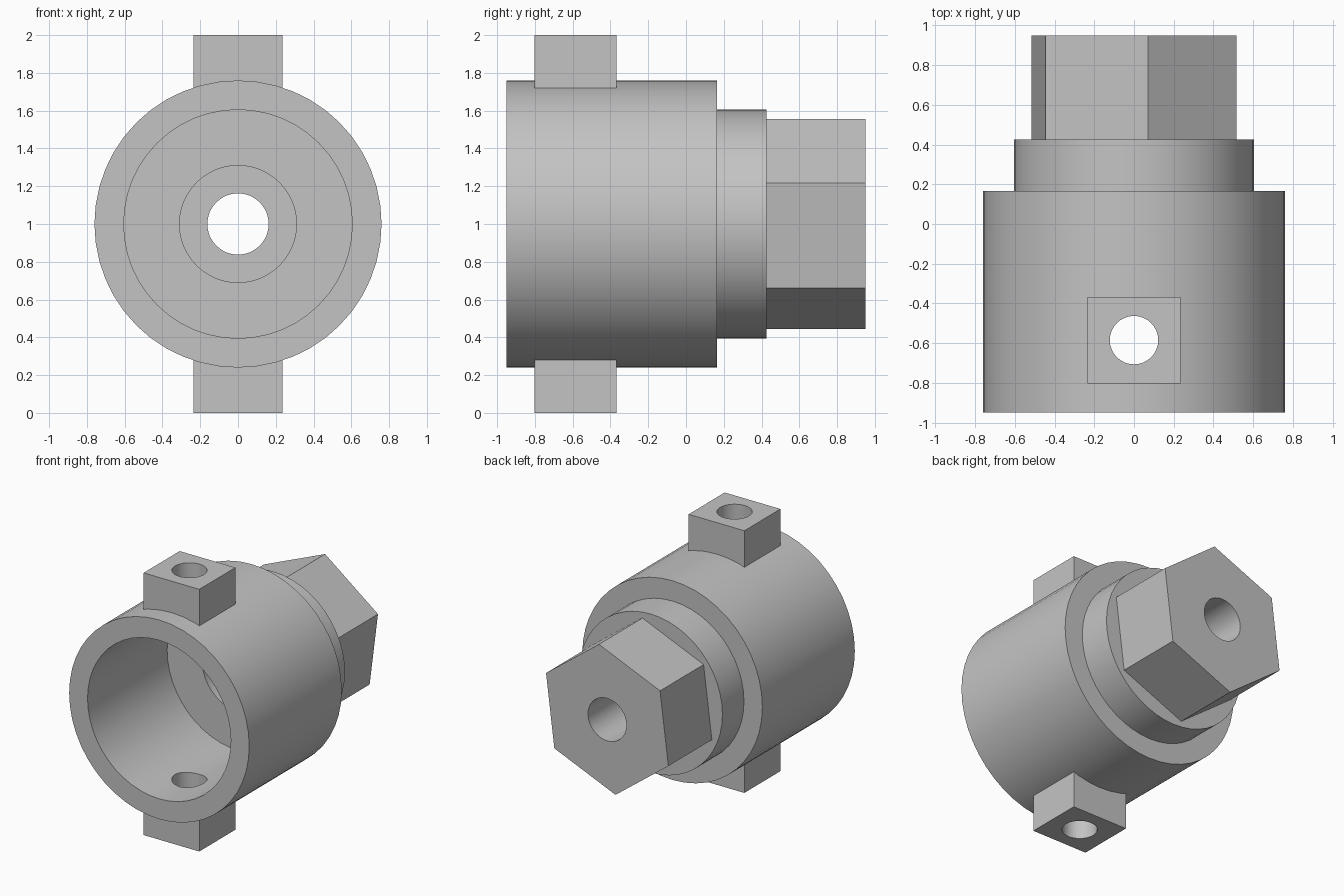
import bpy
import bmesh
import math
from mathutils import Matrix, Vector

cube = bpy.data.objects.get("Cube")
if cube:
    bpy.data.objects.remove(cube, do_unlink=True)

CENTRE_Z = 1.0
SEGMENTS = 48

grey = bpy.data.materials.new("plain grey")
grey.use_nodes = True
colour = (0.55, 0.55, 0.55, 1)
grey.diffuse_color = colour
grey.node_tree.nodes["Principled BSDF"].inputs["Base Color"].default_value = colour


def make_object(name, bm):
    bmesh.ops.recalc_face_normals(bm, faces=bm.faces)
    mesh = bpy.data.meshes.new(name)
    bm.to_mesh(mesh)
    bm.free()
    mesh.materials.append(grey)
    obj = bpy.data.objects.new(name, mesh)
    bpy.context.collection.objects.link(obj)
    return obj


def lathe(name, profile):
    """Spin a closed (radius, y) profile about the long axis."""
    bm = bmesh.new()
    verts = [bm.verts.new((r, y, CENTRE_Z)) for r, y in profile]
    edges = [bm.edges.new((a, b)) for a, b in zip(verts, verts[1:] + verts[:1])]
    bmesh.ops.spin(bm, geom=verts + edges, cent=(0, 0, CENTRE_Z), axis=(0, 1, 0),
                   angle=math.tau, steps=SEGMENTS, use_duplicate=False)
    bmesh.ops.remove_doubles(bm, verts=bm.verts, dist=1e-5)
    return make_object(name, bm)


def prism(name, sides, radius, start, end, turn=0):
    """Capped prism from start to end, optionally turned about its axis."""
    start, end = Vector(start), Vector(end)
    axis = end - start
    rotation = axis.to_track_quat("Z", "Y").to_matrix().to_4x4()
    bm = bmesh.new()
    bmesh.ops.create_cone(bm, cap_ends=True, segments=sides, radius1=radius,
                          radius2=radius, depth=axis.length,
                          matrix=Matrix.Translation((start + end) / 2) @ rotation
                          @ Matrix.Rotation(turn, 4, "Z"))
    return make_object(name, bm)


def box(name, size, centre):
    bm = bmesh.new()
    bmesh.ops.create_cube(bm, size=1, matrix=Matrix.Translation(centre)
                          @ Matrix.Diagonal((*size, 1)))
    return make_object(name, bm)


def combine(target, tool, operation):
    """Apply a boolean and discard the helper."""
    tool.hide_render = True
    mod = target.modifiers.new(operation.lower(), "BOOLEAN")
    mod.operation = operation
    mod.solver = "EXACT"
    mod.object = tool
    select(target)
    bpy.ops.object.modifier_apply(modifier=mod.name)
    bpy.data.objects.remove(tool, do_unlink=True)


def select(obj):
    bpy.ops.object.select_all(action="DESELECT")
    obj.select_set(True)
    bpy.context.view_layer.objects.active = obj


# Stepped casing with a wide front bore and a narrower bore through the neck
casing = lathe("casing", [(0.605, -0.95), (0.76, -0.95), (0.76, 0.165), (0.605, 0.165),
                          (0.605, 0.425), (0.31, 0.425), (0.31, 0.01), (0.605, 0.01)])

# Square bosses above and below, drilled through
BOSS_Y = -0.585
for side in (1, -1):
    boss = box("boss", (0.47, 0.435, 0.33), (0, BOSS_Y, CENTRE_Z + side * 0.835))
    combine(casing, boss, "UNION")
drill = prism("boss_drill", 32, 0.122, (0, BOSS_Y, -0.2), (0, BOSS_Y, 2.2))
combine(casing, drill, "DIFFERENCE")

# Hexagonal drive end, slightly turned, with a central hole
hex_end = prism("hex_end", 6, 0.56, (0, 0.425, CENTRE_Z), (0, 0.95, CENTRE_Z))
corner = hex_end.data.vertices[0].co - Vector((0, 0, CENTRE_Z))
turn = math.atan2(corner.z, corner.x) - math.radians(22.8)
hex_end.data.transform(Matrix.Translation((0, 0, CENTRE_Z)) @ Matrix.Rotation(turn, 4, "Y")
                       @ Matrix.Translation((0, 0, -CENTRE_Z)))
hole = prism("hex_drill", SEGMENTS, 0.162, (0, 0.2, CENTRE_Z), (0, 1.2, CENTRE_Z))
combine(hex_end, hole, "DIFFERENCE")

for part in (casing, hex_end):
    select(part)
    bpy.ops.object.shade_smooth_by_angle(angle=math.radians(30))
